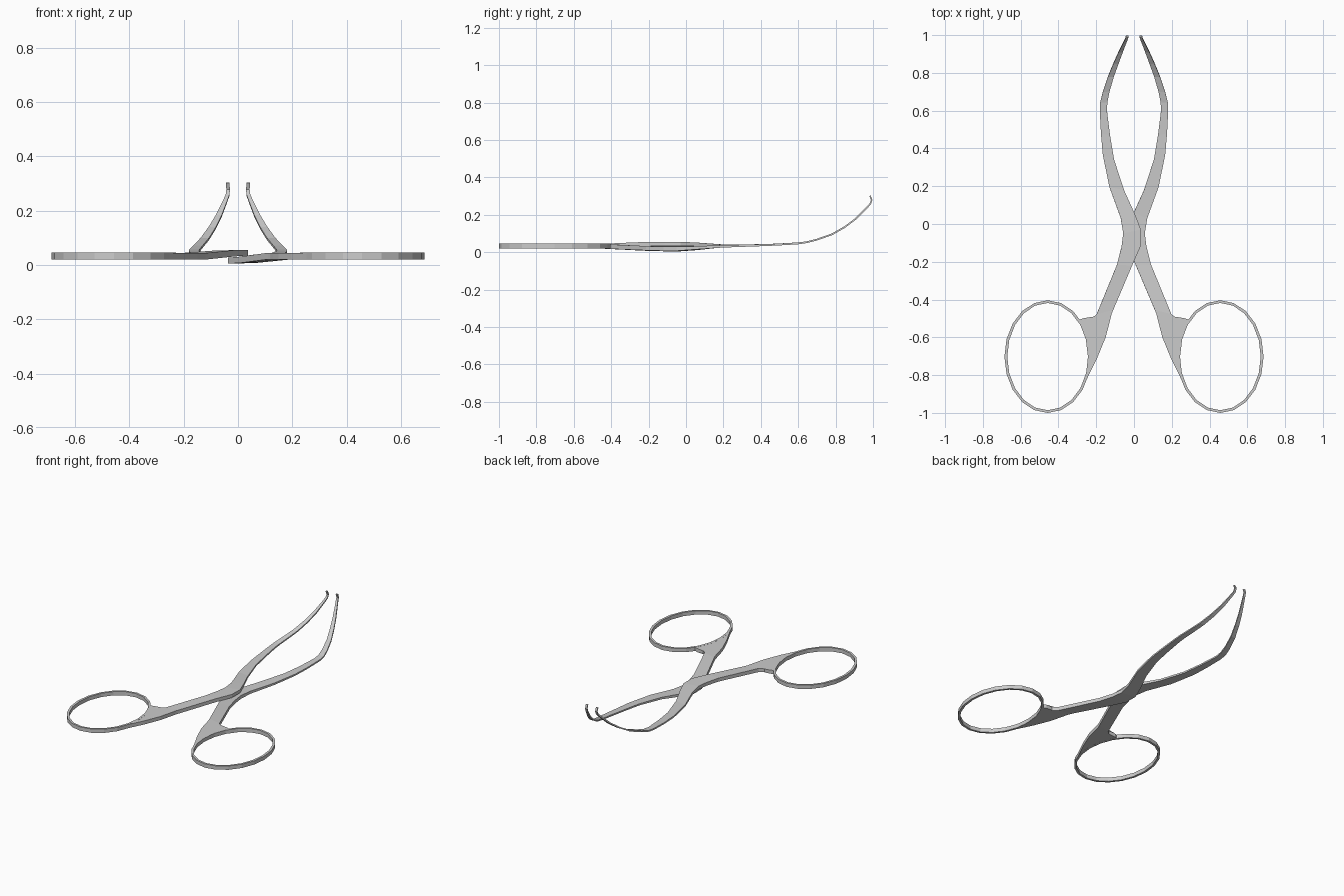
import bpy, bmesh, math
from mathutils import Vector

# Handle and jaw rows for the left half: outer x, y, inner x, y, z, lift, thickness
ARM = [
    (-.262, -.82, -.258, -.84, .0325, 0, .022),
    (-.250, -.78, -.235, -.79, .0325, 0, .024),
    (-.244, -.70, -.195, -.71, .0325, 0, .024),
    (-.260, -.57, -.150, -.60, .0325, 0, .024),
    (-.292, -.508, -.128, -.515, .0325, 0, .024),
    (-.268, -.499, -.122, -.49, .0325, 0, .024),
    (-.225, -.50, -.118, -.475, .0325, 0, .024),
    (-.198, -.478, -.110, -.455, .0325, 0, .024),
    (-.090, -.215, -.010, -.22, .031, .010, .023),
    (-.066, -.12, .036, -.115, .030, .012, .022),
    (-.057, -.05, .037, -.03, .030, .012, .022),
    (-.070, .03, .000, .063, .031, .009, .018),
    (-.130, .195, -.053, .18, .033, .002, .013),
    (-.165, .365, -.105, .34, .036, 0, .011),
]
JAW = [
    (-.175, .48, -.127, .47, .040, 0, .010),
    (-.181, .60, -.143, .60, .047, 0, .010),
    (-.179, .645, -.141, .645, .053, 0, .009),
    (-.165, .70, -.130, .70, .067, 0, .009),
    (-.138, .78, -.107, .78, .095, 0, .009),
    (-.109, .85, -.082, .85, .135, 0, .009),
    (-.082, .91, -.060, .91, .180, 0, .009),
    (-.057, .96, -.041, .96, .230, 0, .009),
    (-.045, .985, -.031, .985, .258, 0, .008),
    (-.043, .993, -.030, .993, .278, 0, .008),
    (-.044, .984, -.031, .984, .302, 0, .008),
]


def finish(name, bm):
    bmesh.ops.recalc_face_normals(bm, faces=bm.faces)
    mesh = bpy.data.meshes.new(name)
    bm.to_mesh(mesh)
    bm.free()
    ob = bpy.data.objects.new(name, mesh)
    bpy.context.collection.objects.link(ob)
    return ob


def loft(bm, sections, closed=False):
    rings = [[bm.verts.new(p) for p in sec] for sec in sections]
    n = len(rings)
    for i in range(n if closed else n - 1):
        a, b = rings[i], rings[(i + 1) % n]
        for k in range(4):
            bm.faces.new((a[k], a[(k + 1) % 4], b[(k + 1) % 4], b[k]))
    if not closed:
        bm.faces.new(rings[0])
        bm.faces.new(rings[-1][::-1])


def arm(name, side, lift_sign):
    rows = ARM + JAW
    mids = [Vector(((r[1] + r[3]) / 2, r[4] + lift_sign * r[5])) for r in rows]
    sections = []
    for i, (ox, oy, ix, iy, z, lift, t) in enumerate(rows):
        d = (mids[min(i + 1, len(rows) - 1)] - mids[max(i - 1, 0)]).normalized()
        h = Vector((0, -d.y, d.x)) * t / 2
        zc = z + lift_sign * lift
        o = Vector((side * ox, oy, zc))
        n = Vector((side * ix, iy, zc + lift_sign * lift * .2))
        sections.append((o - h, n - h, n + h, o + h))
    bm = bmesh.new()
    loft(bm, sections)
    return finish(name, bm)


def finger_ring(name, side):
    sections = []
    for i in range(20):
        a = math.tau * i / 20
        c, s = math.cos(a), math.sin(a)
        cx, cy = -.457 * side, -.702
        out = (cx + .229 * c, cy + .298 * s)
        inn = (cx + .214 * c, cy + .284 * s)
        sections.append(((*out, .020), (*inn, .020), (*inn, .045), (*out, .045)))
    bm = bmesh.new()
    loft(bm, sections, closed=True)
    return finish(name, bm)


# Two overlapping halves: the left passes over the right
for label, side, lift in (("left", 1, 1), ("right", -1, -1)):
    arm(label + "_arm_and_jaw", side, lift)
    finger_ring(label + "_finger_ring", side)
